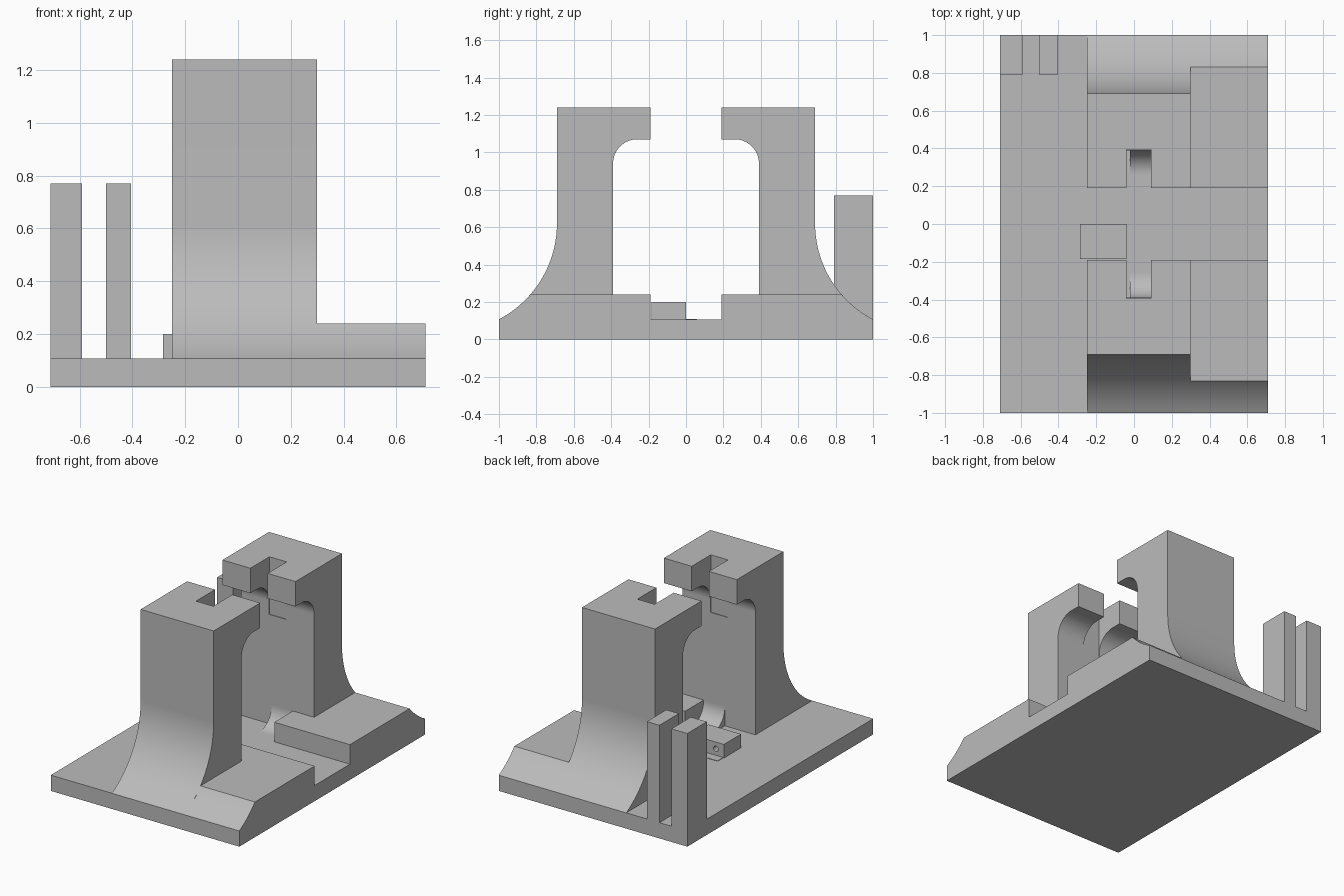
import bpy
import bmesh
import math
from mathutils import Vector

if "Cube" in bpy.data.objects:
    bpy.data.objects.remove(bpy.data.objects["Cube"], do_unlink=True)

grey = bpy.data.materials.new("plain grey")
grey.use_nodes = True
grey.diffuse_color = (0.5, 0.5, 0.5, 1)
grey.node_tree.nodes["Principled BSDF"].inputs["Base Color"].default_value = (0.5, 0.5, 0.5, 1)

HALF_X = 0.71
BASE_TOP = 0.107
STEP_TOP = 0.24
INNER, WALL, OUTER = 0.19, 0.39, 0.69
TOWER_TOP = 1.24
FILLET = 0.13


def extrude(name, profile, x0, x1, side=1):
    """Extrude a (y, z) outline along x; side=-1 mirrors it to the front."""
    bm = bmesh.new()
    face = bm.faces.new([bm.verts.new((x0, side * y, z)) for y, z in profile])
    result = bmesh.ops.extrude_face_region(bm, geom=[face])
    moved = [v for v in result["geom"] if isinstance(v, bmesh.types.BMVert)]
    bmesh.ops.translate(bm, verts=moved, vec=Vector((x1 - x0, 0, 0)))
    bmesh.ops.recalc_face_normals(bm, faces=bm.faces)
    mesh = bpy.data.meshes.new(name)
    bm.to_mesh(mesh)
    bm.free()
    mesh.materials.append(grey)
    obj = bpy.data.objects.new(name, mesh)
    bpy.context.collection.objects.link(obj)
    return obj


def box(name, x0, x1, y0, y1, z0, z1):
    return extrude(name, [(y0, z0), (y1, z0), (y1, z1), (y0, z1)], x0, x1)


def arc(cy, cz, r, a0, a1, steps=20):
    angles = [math.radians(a0 + (a1 - a0) * i / steps) for i in range(steps + 1)]
    return [(cy + r * math.cos(a), cz + r * math.sin(a)) for a in angles]


def make_active(obj):
    bpy.ops.object.select_all(action="DESELECT")
    obj.select_set(True)
    bpy.context.view_layer.objects.active = obj


def cut(obj, cutter):
    mod = obj.modifiers.new("cut", "BOOLEAN")
    mod.operation = "DIFFERENCE"
    mod.solver = "EXACT"
    mod.object = cutter
    make_active(obj)
    bpy.ops.object.modifier_apply(modifier=mod.name)
    bpy.data.objects.remove(cutter, do_unlink=True)


def smooth(obj):
    make_active(obj)
    bpy.ops.object.shade_smooth_by_angle(angle=math.radians(30))
    mod = obj.modifiers.new("weighted normals", "WEIGHTED_NORMAL")
    mod.keep_sharp = True


# Base plate
box("base_plate", -HALF_X, HALF_X, -1, 1, 0, BASE_TOP)

# Concave outer flank shared by the towers and the steps
FLANK_R, FLANK_Z = 0.579, 0.62
flank_y = OUTER + FLANK_R


def flank(top):
    """Points from the given height down to the base plate edge."""
    a0 = 180 + math.degrees(math.asin((FLANK_Z - top) / FLANK_R))
    a1 = 180 + math.degrees(math.asin((FLANK_Z - BASE_TOP) / FLANK_R))
    return arc(flank_y, FLANK_Z, FLANK_R, a0, a1)


tower_outline = ([(WALL, BASE_TOP)]
                 + arc(WALL - FILLET, TOWER_TOP - 0.17 - FILLET, FILLET, 0, 90)
                 + [(INNER, TOWER_TOP - 0.17), (INNER, TOWER_TOP), (OUTER, TOWER_TOP)]
                 + flank(FLANK_Z))
step_outline = [(INNER, BASE_TOP), (INNER, STEP_TOP)] + flank(STEP_TOP)
ramp_outline = ([(WALL, BASE_TOP)]
                + arc(WALL - FILLET, BASE_TOP + FILLET, FILLET, 270, 360))
shelf_outline = [(INNER, BASE_TOP), (WALL, BASE_TOP), (WALL, STEP_TOP), (INNER, STEP_TOP)]

for label, side in (("back", 1), ("front", -1)):
    # Hooked tower with a notch through its lip
    tower = extrude(label + "_tower", tower_outline, -0.25, 0.30, side)
    near, far = sorted((side * 0.1, side * (WALL + 0.005)))
    cut(tower, box("notch_cutter", -0.04, 0.09, near, far, 0.85, 1.4))
    smooth(tower)
    # Side step, its inner shelf and the curved ramp beside it
    smooth(extrude(label + "_step", step_outline, 0.30, HALF_X, side))
    extrude(label + "_shelf", shelf_outline, 0.14, 0.30, side)
    smooth(extrude(label + "_ramp", ramp_outline, -0.02, 0.14, side))

# Two upright posts at the back corner
box("outer_post", -HALF_X, -0.59, 0.79, 1, BASE_TOP, 0.77)
box("inner_post", -0.50, -0.405, 0.79, 1, BASE_TOP, 0.77)

# Small block with a round hole, and its thin foot plate
block = box("small_block", -0.285, -0.04, -0.185, 0, BASE_TOP, 0.20)
bpy.ops.mesh.primitive_cylinder_add(vertices=24, radius=0.018, depth=0.12,
                                    location=(-0.225, 0, 0.155),
                                    rotation=(math.pi / 2, 0, 0))
cut(block, bpy.context.object)
smooth(block)
box("foot_plate", -0.28, -0.055, 0, 0.06, BASE_TOP, BASE_TOP + 0.003)
